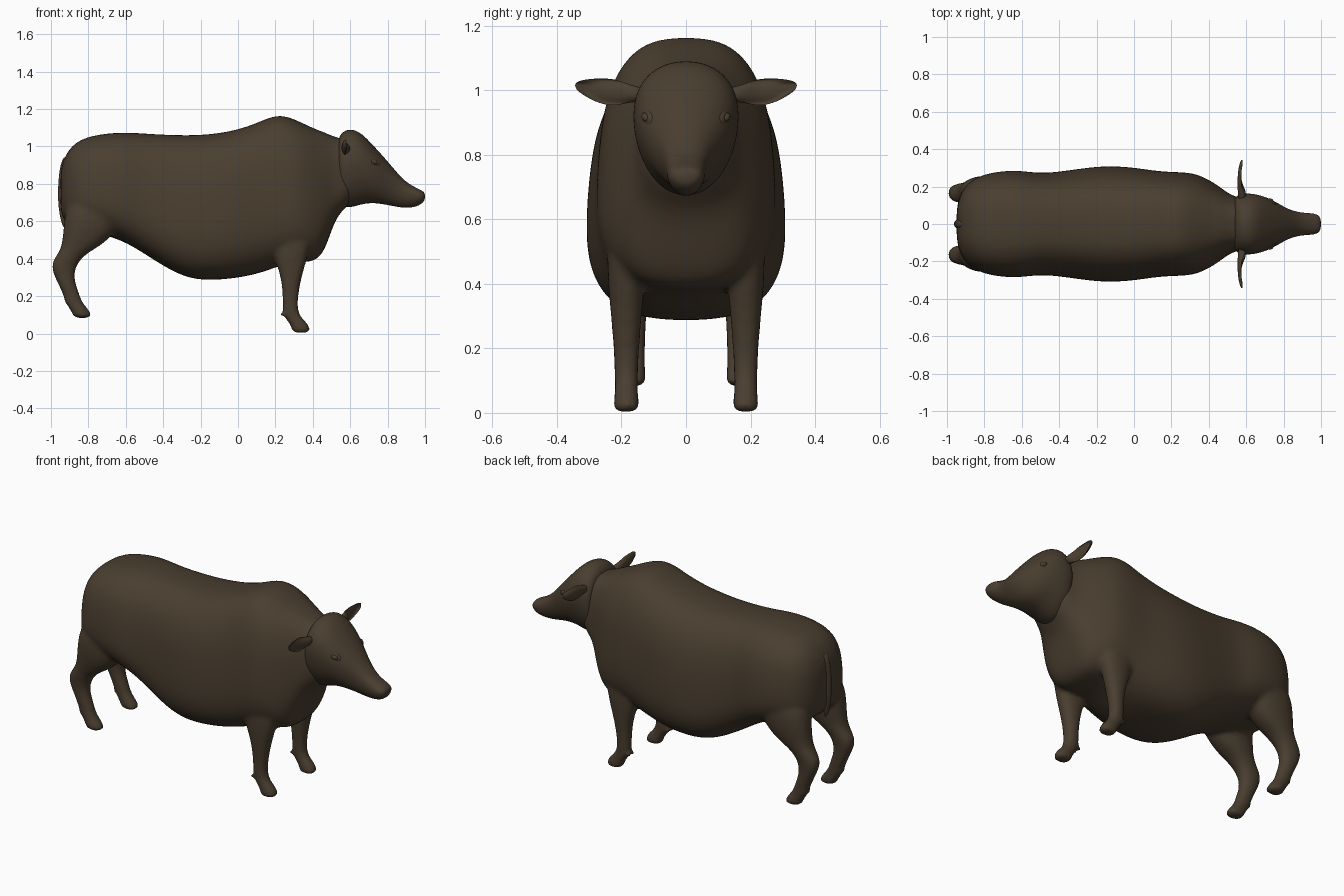
import bpy, bmesh
from math import sin, cos, tau, copysign
from mathutils import Vector

cube = bpy.data.objects.get("Cube")
if cube:
    bpy.data.objects.remove(cube, do_unlink=True)

# One dark brown hide colour for the whole animal
hide = bpy.data.materials.new("dark_brown_hide")
hide.use_nodes = True
colour = (0.068, 0.048, 0.029, 1)
hide.diffuse_color = colour
hide.node_tree.nodes["Principled BSDF"].inputs["Base Color"].default_value = colour


def loft(bm, stations, power=2.0, taper=0.0, sides=20):
    """Skin closed rings; each station is (centre, half axis u, half axis v)."""
    rings = []
    for centre, u, v in stations:
        ring = []
        for i in range(sides):
            angle = tau * i / sides
            c, s = cos(angle), sin(angle)
            a = copysign(abs(c) ** (2 / power), c)
            b = copysign(abs(s) ** (2 / power), s)
            ring.append(bm.verts.new(Vector(centre) + Vector(u) * a * (1 + taper * b) + Vector(v) * b))
        rings.append(ring)
    for lower, upper in zip(rings, rings[1:]):
        for i in range(sides):
            j = (i + 1) % sides
            bm.faces.new((lower[i], lower[j], upper[j], upper[i]))
    bm.faces.new(rings[0])
    bm.faces.new(rings[-1])


def along_body(profile):
    """Upright rings from rows of (x, underside, topside, half width)."""
    return [((x, 0, (low + top) / 2), (0, wide, 0), (0, 0, (top - low) / 2))
            for x, low, top, wide in profile]


def down_leg(profile, y):
    """Level rings from rows of (x, z, half length, half width)."""
    return [((x, y, z), (length, 0, 0), (0, wide, 0)) for x, z, length, wide in profile]


def finish(name, bm, fuse=False):
    bmesh.ops.recalc_face_normals(bm, faces=bm.faces)
    mesh = bpy.data.meshes.new(name)
    bm.to_mesh(mesh)
    bm.free()
    mesh.materials.append(hide)
    mesh.shade_smooth()
    obj = bpy.data.objects.new(name, mesh)
    bpy.context.collection.objects.link(obj)
    subdivide = obj.modifiers.new("subdivide", "SUBSURF")
    subdivide.levels = subdivide.render_levels = 2
    if fuse:
        remesh = obj.modifiers.new("fuse", "REMESH")
        remesh.mode = "VOXEL"
        remesh.voxel_size = 0.012
        remesh.use_smooth_shade = True
        blend = obj.modifiers.new("blend", "SMOOTH")
        blend.factor = 0.5
        blend.iterations = 9
    return obj


# Trunk and neck, from rump to throat
trunk = [
    (-.95, .66, .86, .07), (-.935, .61, .93, .15), (-.89, .57, 1.01, .22),
    (-.8, .55, 1.06, .27), (-.62, .5, 1.08, .29), (-.5, .425, 1.07, .262),
    (-.3, .295, 1.06, .292), (-.15, .28, 1.065, .31), (0, .295, 1.09, .3),
    (.12, .32, 1.135, .28), (.22, .36, 1.18, .275), (.32, .38, 1.14, .272),
    (.4, .38, 1.1, .235), (.455, .42, 1.08, .2), (.5, .55, 1.06, .165),
    (.54, .65, 1.045, .145), (.64, .72, 1.02, .12),
]
front_leg = [
    (.28, .6, .12, .06), (.28, .43, .1, .06), (.285, .34, .066, .052),
    (.282, .23, .043, .042), (.278, .14, .04, .038), (.287, .09, .045, .036),
    (.325, .055, .05, .038), (.338, .02, .05, .042), (.338, .002, .046, .04),
]
hind_leg = [
    (-.75, .75, .16, .09), (-.78, .58, .155, .1), (-.825, .48, .115, .075),
    (-.885, .43, .075, .06), (-.935, .37, .072, .05), (-.93, .3, .05, .042),
    (-.895, .22, .045, .04), (-.88, .17, .045, .038), (-.85, .13, .05, .04),
    (-.832, .1, .052, .042), (-.832, .082, .048, .04),
]

bm = bmesh.new()
loft(bm, along_body(trunk), power=2.8, taper=-0.1, sides=28)
for side in (-1, 1):
    loft(bm, down_leg(front_leg, side * .185), power=2.3)
    loft(bm, down_leg(hind_leg, side * .165), power=2.3)
    # Dew claws behind each foot
    for x, y, z in ((.25, .185, .1), (-.905, .165, .17)):
        for gap in (-.018, .018):
            loft(bm, [((x, side * y + gap, z + .02), (.02, 0, 0), (0, .014, 0)),
                      ((x - .022, side * y + gap, z - .012), (.013, 0, 0), (0, .011, 0))], sides=8)
finish("body_and_legs", bm, fuse=True)

# Head with a long narrow muzzle
head = [
    (.53, .74, 1.02, .12), (.548, .675, 1.075, .155), (.6, .67, 1.1, .165),
    (.66, .69, 1.075, .158), (.72, .698, 1.01, .138), (.78, .69, .945, .105),
    (.83, .68, .885, .076), (.89, .67, .815, .06), (.95, .675, .78, .058),
    (.985, .695, .765, .05), (1.0, .715, .75, .028),
]
bm = bmesh.new()
loft(bm, along_body(head), power=2.15, taper=0.15, sides=24)
finish("head", bm)

for side, label in ((-1, "right"), (1, "left")):
    # Leaf-shaped ear: rows of (y, z, half thickness, half height)
    ear = [(.12, .985, .022, .022), (.175, .99, .024, .027), (.22, .993, .026, .045),
           (.27, .998, .024, .041), (.315, 1.008, .017, .027), (.345, 1.015, .006, .01)]
    bm = bmesh.new()
    loft(bm, [((.578, side * y, z), (thick, 0, 0), (0, 0, tall)) for y, z, thick, tall in ear], sides=12)
    # Hollow the forward face of the ear
    for vert in bm.verts:
        if vert.co.x > .588 and .2 < abs(vert.co.y) < .33:
            vert.co.x -= .028
    finish(label + "_ear", bm)

    # Eyeball with a slanted lid around it
    outward = Vector((.45, side, .2)).normalized()
    slant = Vector((1, 0, -.35))
    slant = (slant - outward * slant.dot(outward)).normalized()
    across = outward.cross(slant)
    centre = Vector((.725, side * .118, .915))
    for part, size, depth in (("eye", .027, .02), ("eyelid", .043, .012)):
        bm = bmesh.new()
        loft(bm, [(centre + outward * depth * k, slant * size * w, across * size * w * .6)
                  for k, w in ((-1, .9), (0, 1), (.6, .8), (1, .35))], sides=12)
        finish(label + "_" + part, bm)

# Short tail lying against the rump
tail = [(-.915, .95, .02, .025), (-.937, .88, .02, .026), (-.947, .76, .018, .024),
        (-.945, .66, .016, .02), (-.925, .56, .012, .014)]
bm = bmesh.new()
loft(bm, down_leg(tail, 0), sides=10)
finish("tail", bm)
